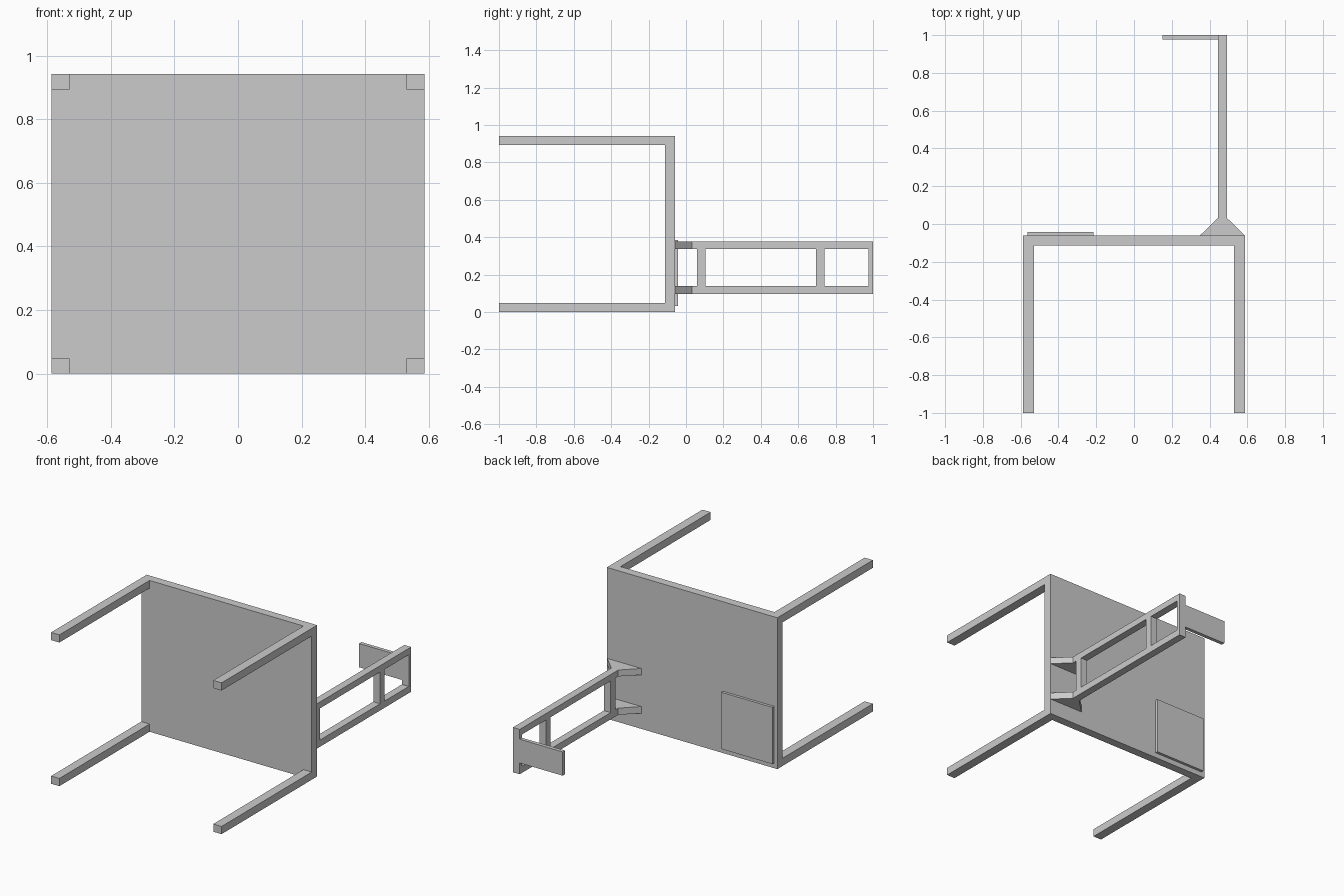
import bpy
import bmesh

cube = bpy.data.objects.get("Cube")
if cube:
    bpy.data.objects.remove(cube, do_unlink=True)

grey = bpy.data.materials.new("plain_grey")
grey.use_nodes = True
COLOUR = (0.6, 0.6, 0.6, 1)
grey.diffuse_color = COLOUR
grey.node_tree.nodes["Principled BSDF"].inputs["Base Color"].default_value = COLOUR


def prism(name, outline, z0, z1):
    """Extrude an outline in x and y from z0 up to z1."""
    bm = bmesh.new()
    base = bm.faces.new([bm.verts.new((x, y, z0)) for x, y in outline])
    top = bmesh.ops.extrude_face_region(bm, geom=[base])["geom"]
    verts = [v for v in top if isinstance(v, bmesh.types.BMVert)]
    bmesh.ops.translate(bm, verts=verts, vec=(0, 0, z1 - z0))
    bmesh.ops.recalc_face_normals(bm, faces=bm.faces[:])
    mesh = bpy.data.meshes.new(name)
    bm.to_mesh(mesh)
    bm.free()
    mesh.materials.append(grey)
    obj = bpy.data.objects.new(name, mesh)
    bpy.context.collection.objects.link(obj)
    return obj


def box(name, x, y, z):
    outline = [(x[0], y[0]), (x[1], y[0]), (x[1], y[1]), (x[0], y[1])]
    return prism(name, outline, *z)


# Table lying on its side: top panel and four legs
W, H = 0.587, 0.942
SURFACE, UNDERSIDE = -0.06, -0.113
box("table_top", (-W, W), (UNDERSIDE, SURFACE), (0, H))
for side, x in (("right", (-W, -W + 0.057)), ("left", (W - 0.057, W))):
    for level, z in (("lower", (0, 0.048)), ("upper", (H - 0.048, H))):
        box(f"{level}_{side}_leg", x, (-1, UNDERSIDE), z)

# Thin pad on the table surface
box("surface_pad", (-0.565, -0.215), (SURFACE, -0.043), (0.032, 0.385))

# Stand: two rails, each with a flared foot
POST = (0.445, 0.492)
FOOT_END = 0.032
LOWER, UPPER = (0.097, 0.139), (0.336, 0.376)
for level, z in (("lower", LOWER), ("upper", UPPER)):
    box(f"{level}_rail", POST, (FOOT_END, 1), z)
    prism(f"{level}_foot", [(0.35, SURFACE), (0.585, SURFACE),
                            (POST[1], FOOT_END), (POST[0], FOOT_END)], *z)

# Bars joining the rails
for name, y in (("near_bar", (0.06, 0.105)), ("far_bar", (0.695, 0.74)),
                ("end_bar", (0.977, 1))):
    box(name, POST, y, (LOWER[1], UPPER[0]))

# Side plate at the end of the stand
box("end_plate", (0.15, POST[0]), (0.977, 1), (0.167, 0.315))
